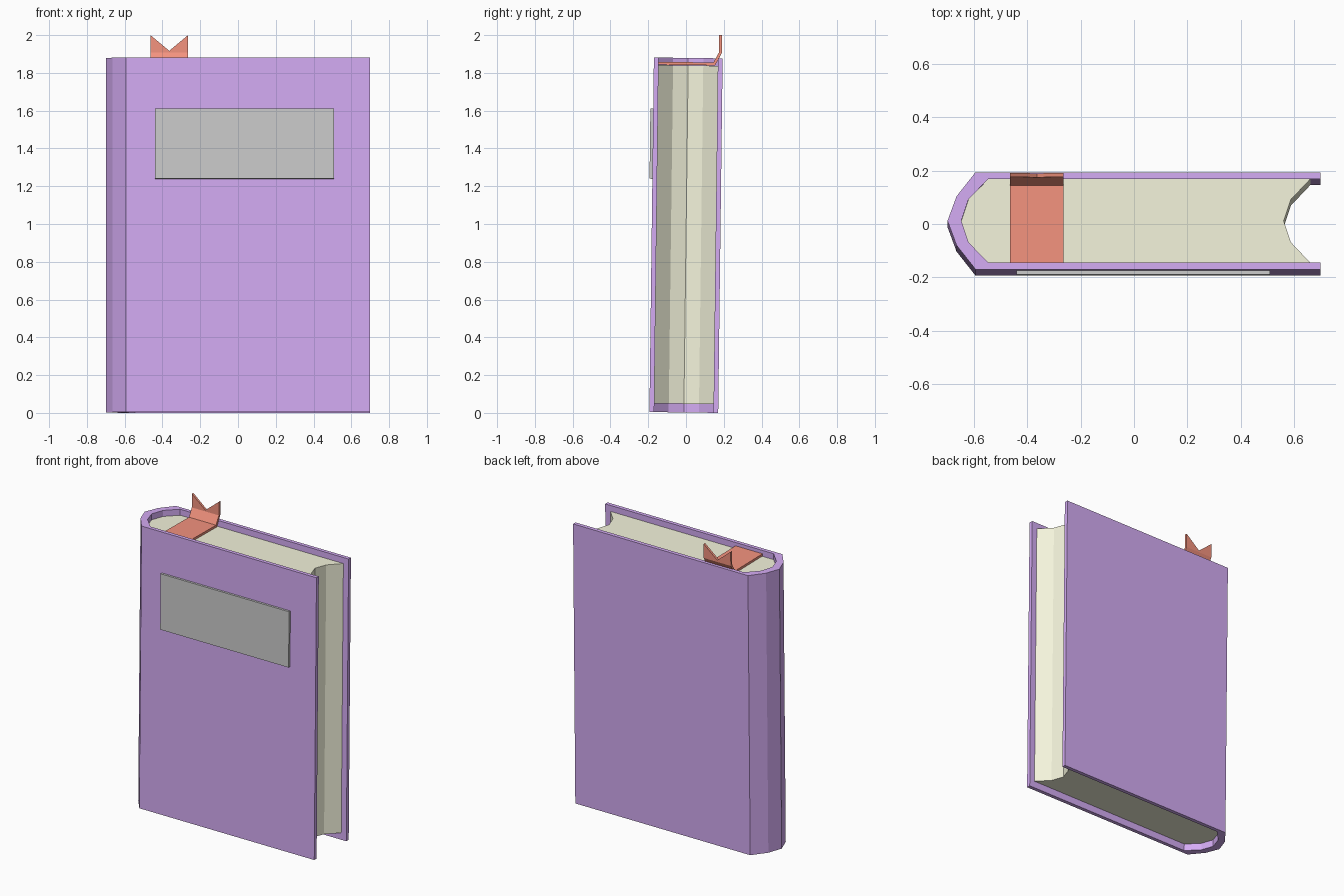
import bpy, bmesh
from mathutils import Matrix

if "Cube" in bpy.data.objects:
    bpy.data.objects.remove(bpy.data.objects["Cube"])

# The whole book leans slightly backwards
LEAN = Matrix.Translation((0, -0.0115, 0.0023)) @ Matrix.Rotation(-0.0125, 4, 'X')


def material(name, rgb):
    m = bpy.data.materials.new(name)
    m.diffuse_color = (*rgb, 1)
    m.use_nodes = True
    m.node_tree.nodes["Principled BSDF"].inputs["Base Color"].default_value = m.diffuse_color
    return m


def add_object(name, bm, mat=None):
    bmesh.ops.recalc_face_normals(bm, faces=bm.faces)
    mesh = bpy.data.meshes.new(name)
    bm.to_mesh(mesh)
    bm.free()
    obj = bpy.data.objects.new(name, mesh)
    obj.matrix_world = LEAN
    if mat:
        mesh.materials.append(mat)
    bpy.context.collection.objects.link(obj)
    return obj


def extrude_profile(name, points, z0, z1, mat=None):
    """Raise a closed xy outline from z0 to z1."""
    bm = bmesh.new()
    face = bm.faces.new([bm.verts.new((x, y, z0)) for x, y in points])
    top = bmesh.ops.extrude_face_region(bm, geom=[face])["geom"]
    verts = [v for v in top if isinstance(v, bmesh.types.BMVert)]
    bmesh.ops.translate(bm, verts=verts, vec=(0, 0, z1 - z0))
    return add_object(name, bm, mat)


def mirror_y(half):
    """Continue a half outline that ends on y = 0 to the other side."""
    return half + [(x, -y) for x, y in reversed(half[:-1])]


purple = material("cover_purple", (0.66, 0.41, 0.90))
cream = material("page_cream", (0.90, 0.90, 0.71))
red = material("ribbon_red", (0.90, 0.29, 0.21))

# Half outlines, from the back board round to the middle
spine_outer = [(-0.594, 0.182), (-0.665, 0.092), (-0.699, 0)]
spine_inner = [(-0.546, 0.157), (-0.620, 0.081), (-0.647, 0)]
fore_edge = [(0.661, 0.157), (0.588, 0.080), (0.561, 0)]

# Cover: both boards and the faceted spine as one wrap
outer = mirror_y([(0.699, 0.182)] + spine_outer)
inner = mirror_y([(0.699, 0.157)] + spine_inner)
extrude_profile("cover", outer + inner[::-1], 0, 1.877, purple)

# Page block with hollow fore edge
extrude_profile("pages", mirror_y(spine_inner) + mirror_y(fore_edge)[::-1],
                0.046, 1.837, cream)

# Title plate on the front board
plate = [(-0.44, -0.182), (0.509, -0.182), (0.509, -0.197), (-0.44, -0.197)]
extrude_profile("title_plate", plate, 1.235, 1.606)

# Bookmark ribbon: lies on the pages, bends up at the back, swallowtail end
path = [(-0.157, 1.847), (0.138, 1.847), (0.170, 1.907), (0.170, 2.0)]
bm = bmesh.new()
rows = []
for i, (y, z) in enumerate(path):
    notch = 0.083 if i == len(path) - 1 else 0
    rows.append([bm.verts.new((x, y, z - d))
                 for x, d in ((-0.464, 0), (-0.364, notch), (-0.264, 0))])
for a, b in zip(rows, rows[1:]):
    for k in range(2):
        bm.faces.new((a[k], a[k + 1], b[k + 1], b[k]))
ribbon = add_object("bookmark_ribbon", bm, red)
solid = ribbon.modifiers.new("thickness", 'SOLIDIFY')
solid.thickness = 0.015
solid.offset = 0
solid.use_even_offset = True
